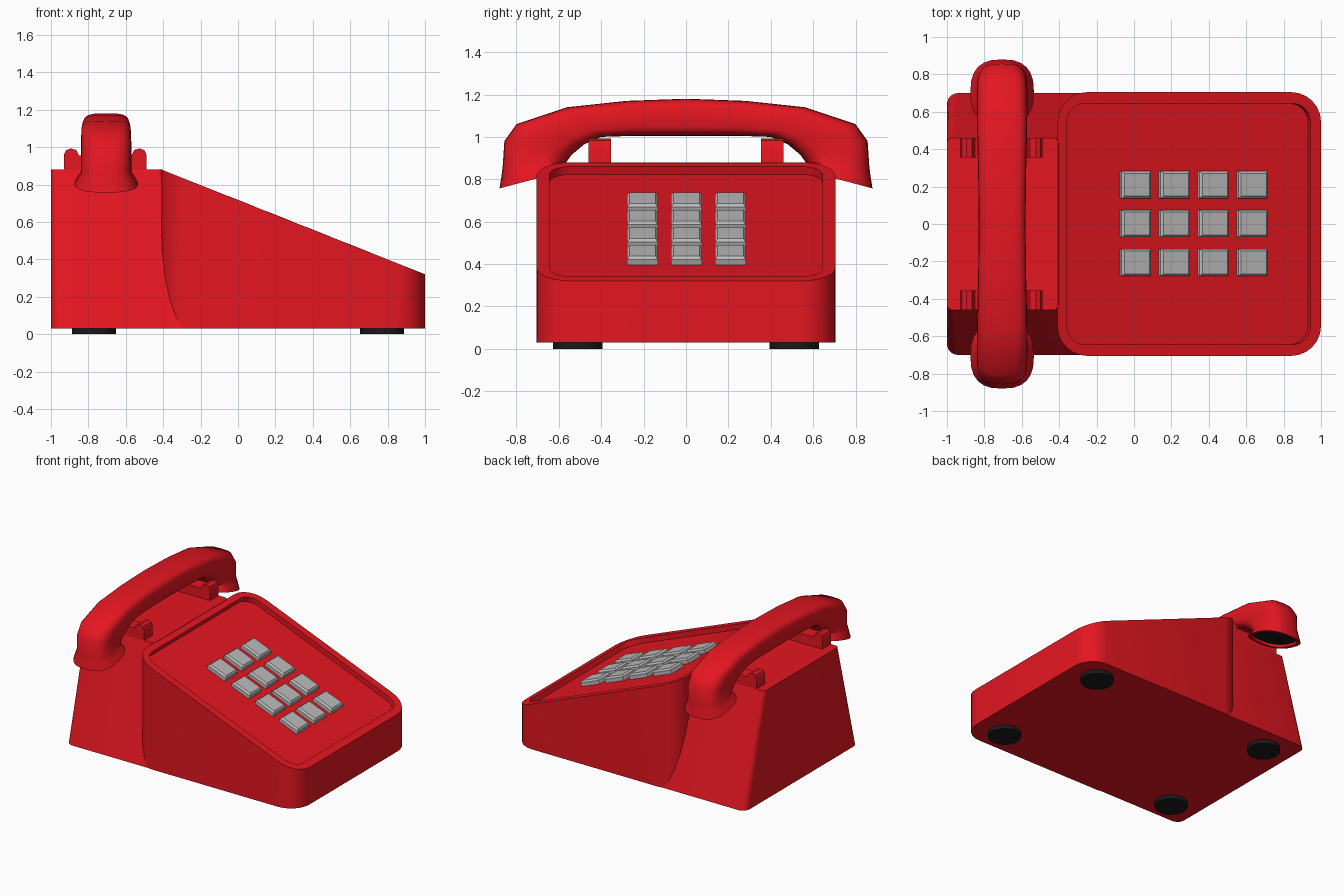
import bpy, bmesh, math
from mathutils import Vector

if "Cube" in bpy.data.objects:
    bpy.data.objects.remove(bpy.data.objects["Cube"])


def material(name, rgb):
    m = bpy.data.materials.new(name)
    m.diffuse_color = (*rgb, 1)
    m.use_nodes = True
    m.node_tree.nodes["Principled BSDF"].inputs["Base Color"].default_value = m.diffuse_color
    return m


RED = material("red plastic", (0.78, 0.008, 0.015))
BLACK = material("black rubber", (0.01, 0.01, 0.01))
GREY = material("grey keys", (0.5, 0.5, 0.5))


def finish(bm, name, mats, angle=35):
    bmesh.ops.recalc_face_normals(bm, faces=bm.faces)
    me = bpy.data.meshes.new(name)
    bm.to_mesh(me)
    bm.free()
    ob = bpy.data.objects.new(name, me)
    bpy.context.collection.objects.link(ob)
    for m in mats:
        me.materials.append(m)
    bpy.ops.object.select_all(action='DESELECT')
    ob.select_set(True)
    bpy.context.view_layer.objects.active = ob
    bpy.ops.object.shade_smooth_by_angle(angle=math.radians(angle))
    return ob


def loft(name, rings, mats=(RED,), cap_mat=0, angle=35):
    """Skin a list of equal-length point rings and cap both ends."""
    bm = bmesh.new()
    vs = [[bm.verts.new(p) for p in r] for r in rings]
    n = len(vs[0])
    for a, b in zip(vs, vs[1:]):
        for i in range(n):
            j = (i + 1) % n
            bm.faces.new((a[i], a[j], b[j], b[i]))
    for r in (vs[0], vs[-1]):
        bm.faces.new(r).material_index = cap_mat
    return finish(bm, name, mats, angle)


def outline(x0, x1, hy, r, seg=6):
    """Rounded rectangle in plan."""
    pts = []
    for k, (cx, cy) in enumerate(((x1 - r, hy - r), (x0 + r, hy - r),
                                  (x0 + r, r - hy), (x1 - r, r - hy))):
        for i in range(seg + 1):
            a = math.pi / 2 * (k + i / seg)
            pts.append((cx + r * math.cos(a), cy + r * math.sin(a)))
    return pts


# Sloping front wedge with a recessed key panel
TILT = math.atan2(0.56, 1.41)
NORMAL = Vector((math.sin(TILT), 0, math.cos(TILT)))


def on_slope(x, y, depth=0):
    return Vector((x, y, 0.88 - (x + 0.41) * math.tan(TILT))) - NORMAL * depth


outer = outline(-0.41, 1.0, 0.705, 0.16)
inner = outline(-0.36, 0.945, 0.645, 0.10)
loft("front_housing", [[(x, y, 0.03) for x, y in outer],
                       [on_slope(x, y) for x, y in outer],
                       [on_slope(x, y) for x, y in inner],
                       [on_slope(x, y, 0.04) for x, y in inner]], angle=20)

# Rear housing, sides leaning inward to the top
loft("rear_housing", [[(x, y, 0.03) for x, y in outline(-1, -0.2, 0.70, 0.06)],
                      [(x, y, 0.88) for x, y in outline(-1, -0.405, 0.46, 0.03)]])

# Cradle forks
half = [(0.22, 0.86), (0.22, 0.96), (0.21, 0.983), (0.185, 0.993),
        (0.155, 0.985), (0.14, 0.955)]
fork = half + [(-x, z) for x, z in reversed(half)]
for s, side in ((-1, "front"), (1, "back")):
    loft(f"cradle_fork_{side}",
         [[(x - 0.71, s * y, z) for x, z in fork] for y in (0.355, 0.46)])

# Handset: top point, bottom point, half width, squareness, lift
sections = [
    ((0.00, 1.18), (0.00, 1.005), 0.125, 4),
    ((0.28, 1.17), (0.25, 1.005), 0.128, 4),
    ((0.56, 1.14), (0.40, 1.00), 0.133, 4),
    ((0.80, 1.06), (0.48, 0.965), 0.135, 3.6),
    ((0.857, 0.98), (0.54, 0.915), 0.135, 3.2),
    ((0.865, 0.86), (0.565, 0.88), 0.135, 2.8),
    ((0.87, 0.82), (0.55, 0.868), 0.15, 2.7),
    ((0.88, 0.757), (0.53, 0.85), 0.17, 2.6),
]


def section_ring(sec, side, scale=1.0, lift=0.0, n=24):
    (ty, tz), (by, bz), w, e = sec
    top, bot = Vector((0, side * ty, tz)), Vector((0, side * by, bz))
    mid, up = (top + bot) / 2, (top - bot) / 2 * scale
    mid += Vector((-0.705, 0, lift))
    ring = []
    for i in range(n):
        a = 2 * math.pi * i / n
        c, s = (math.copysign(abs(f) ** (2 / e), f) for f in (math.cos(a), math.sin(a)))
        ring.append(mid + up * s + Vector((w * scale * c, 0, 0)))
    return ring


def half_handset(side):
    rings = [section_ring(s, side) for s in sections]
    return rings + [section_ring(sections[-1], side, 0.86),
                    section_ring(sections[-1], side, 0.82, 0.02)]


loft("handset", half_handset(-1)[:0:-1] + half_handset(1), (RED, BLACK), 1, 40)

# Keypad, four rows along the slope
for r, x in enumerate((0.01, 0.218, 0.425, 0.633)):
    for c, y in enumerate((-0.205, 0.002, 0.21)):
        rings = []
        for depth, hx, hy in ((0.045, 0.084, 0.0725), (0.015, 0.084, 0.0725),
                              (0.002, 0.072, 0.061)):
            mid = on_slope(x, y, depth) + Vector((0.008, 0, 0))
            along = Vector((math.cos(TILT), 0, -math.sin(TILT)))
            rings.append([mid + along * (sx * hx) + Vector((0, sy * hy, 0))
                          for sx, sy in ((-1, -1), (1, -1), (1, 1), (-1, 1))])
        loft(f"key_{r + 1}_{c + 1}", rings, (GREY,))

# Rubber feet
for x in (-0.77, 0.77):
    for y in (-0.51, 0.51):
        disc = [(x + 0.117 * math.cos(i * math.pi / 12),
                 y + 0.117 * math.sin(i * math.pi / 12)) for i in range(24)]
        loft("foot", [[(a, b, z) for a, b in disc] for z in (0, 0.035)], (BLACK,))
